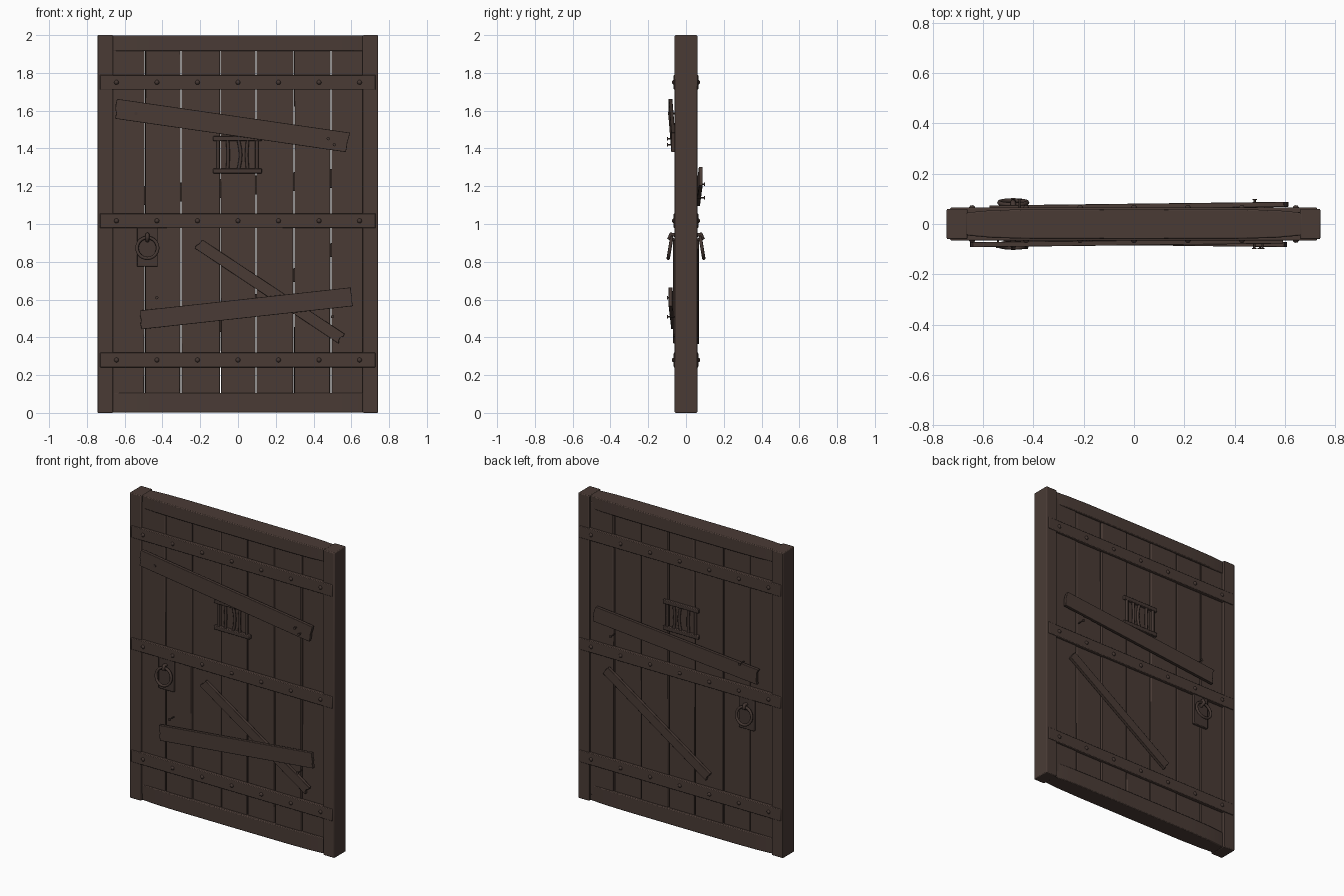
import bpy, bmesh, math, random
from mathutils import Vector, Matrix

random.seed(4)
if "Cube" in bpy.data.objects:
    bpy.data.objects.remove(bpy.data.objects["Cube"])


def material(name, rgb):
    m = bpy.data.materials.new(name)
    m.use_nodes = True
    m.diffuse_color = (*rgb, 1)
    m.node_tree.nodes["Principled BSDF"].inputs["Base Color"].default_value = (*rgb, 1)
    return m


WOOD = material("dark brown wood", (0.068, 0.044, 0.036))
IRON = material("brown iron", (0.058, 0.038, 0.032))


def finish(name, bm, mat, bevel=0.0):
    bmesh.ops.recalc_face_normals(bm, faces=bm.faces)
    me = bpy.data.meshes.new(name)
    bm.to_mesh(me)
    bm.free()
    me.materials.append(mat)
    ob = bpy.data.objects.new(name, me)
    bpy.context.collection.objects.link(ob)
    if bevel:
        mod = ob.modifiers.new("edge", "BEVEL")
        mod.width = bevel
        mod.segments = 2
    bpy.ops.object.select_all(action="DESELECT")
    ob.select_set(True)
    bpy.context.view_layer.objects.active = ob
    bpy.ops.object.shade_smooth_by_angle(angle=math.radians(40))
    return ob


def box(name, lo, hi, mat=WOOD, bevel=0.004):
    lo, hi = Vector(lo), Vector(hi)
    bm = bmesh.new()
    bmesh.ops.create_cube(bm, size=1, matrix=Matrix.Translation((lo + hi) / 2)
                          @ Matrix.Diagonal((*(hi - lo), 1)))
    return finish(name, bm, mat, bevel)


def board(name, a, b, width, thick):
    """Flat board from a to b with slightly ragged ends."""
    a, b = Vector(a), Vector(b)
    along = (b - a).normalized()
    side = along.cross(Vector((0, 1, 0))).normalized()
    out = along.cross(side)
    n = 5
    bm = bmesh.new()
    outline = []
    for end, sign in ((a, 1), (b, -1)):
        for i in range(n):
            t = (i / (n - 1) - 0.5) * width * sign
            outline.append(end + side * t + along * random.uniform(-0.006, 0.006))
    face = bm.faces.new([bm.verts.new(p - out * thick / 2) for p in outline])
    ext = bmesh.ops.extrude_face_region(bm, geom=[face])
    bmesh.ops.translate(bm, vec=out * thick,
                        verts=[v for v in ext["geom"] if isinstance(v, bmesh.types.BMVert)])
    return finish(name, bm, WOOD, 0.002)


def rod(name, pts, radius, mat=IRON, cyclic=False):
    cu = bpy.data.curves.new(name, "CURVE")
    cu.dimensions = "3D"
    cu.bevel_depth = radius
    cu.bevel_resolution = 2
    cu.use_fill_caps = True
    sp = cu.splines.new("POLY")
    sp.points.add(len(pts) - 1)
    for p, co in zip(sp.points, pts):
        p.co = (*co, 1)
    sp.use_cyclic_u = cyclic
    sp.use_smooth = True
    cu.materials.append(mat)
    ob = bpy.data.objects.new(name, cu)
    bpy.context.collection.objects.link(ob)
    return ob


def dome(name, x, y, z, s, r=0.013):
    bm = bmesh.new()
    bmesh.ops.create_uvsphere(bm, u_segments=10, v_segments=6, radius=r,
                              matrix=Matrix.Translation((x, y, z)))
    return finish(name, bm, IRON)


def nail(name, x, z, s, y0=0.05, y1=0.1):
    rod(name, [(x, s * y0, z), (x, s * y1, z)], 0.004)
    rod(name + "_head", [(x, s * (y1 - 0.005), z), (x, s * y1, z)], 0.009)


# Side posts
box("right_post", (-0.745, -0.06, 0), (-0.662, 0.06, 2), bevel=0.005)
box("left_post", (0.66, -0.06, 0), (0.741, 0.06, 2), bevel=0.005)


# Top and bottom rails, bowed so they are thinner at the ends
def rail(name, z0, z1):
    xs = [-0.672, -0.66, -0.56, -0.4, 0, 0.4, 0.56, 0.66, 0.672]
    ys = [0.044, 0.046, 0.055, 0.059, 0.06, 0.059, 0.055, 0.046, 0.044]
    bm = bmesh.new()
    ring = [(x, -y) for x, y in zip(xs, ys)] + [(x, y) for x, y in zip(xs[::-1], ys)]
    face = bm.faces.new([bm.verts.new((x, y, z0)) for x, y in ring])
    ext = bmesh.ops.extrude_face_region(bm, geom=[face])
    bmesh.ops.translate(bm, vec=(0, 0, z1 - z0),
                        verts=[v for v in ext["geom"] if isinstance(v, bmesh.types.BMVert)])
    finish(name, bm, WOOD, 0.005)


rail("top_rail", 1.915, 1.998)
rail("bottom_rail", 0.002, 0.105)

# Vertical planks with narrow gaps
edges = [-0.67, -0.493, -0.302, -0.094, 0.094, 0.296, 0.492, 0.67]
for i, (x0, x1) in enumerate(zip(edges, edges[1:])):
    d = random.uniform(-0.004, 0.004)
    ob = box(f"plank_{i + 1}", (x0 + 0.003, -0.044 + d, 0.04),
             (x1 - 0.003, 0.044 + d, 1.96), bevel=0.005)
    for v in ob.data.vertices:
        v.co.x += random.uniform(-0.002, 0.002)

# Cross bands with rivets on both faces
for k, z in enumerate((0.28, 1.017, 1.75)):
    for s, face in ((-1, "front"), (1, "back")):
        y = sorted((s * 0.04, s * 0.065))
        box(f"{face}_band_{k + 1}", (-0.731, y[0], z - 0.039), (0.728, y[1], z + 0.039))
        for i in range(7):
            dome(f"{face}_rivet", (i - 3) * 0.2145, s * 0.062, z, s)

# Nailed-on repair boards
board("front_upper_board", (-0.645, -0.082, 1.61), (0.582, -0.068, 1.432), 0.105, 0.02)
board("front_diagonal_board", (-0.21, -0.058, 0.895), (0.545, -0.058, 0.395), 0.06, 0.02)
board("front_lower_board", (-0.518, -0.068, 0.492), (0.605, -0.082, 0.615), 0.1, 0.02)
board("back_upper_board", (0.605, 0.078, 1.252), (-0.565, 0.064, 1.145), 0.1, 0.02)
board("back_diagonal_board", (0.535, 0.058, 0.89), (-0.205, 0.058, 0.39), 0.06, 0.02)

# Loose nails
for x, z in ((0.478, 1.452), (0.51, 1.42), (-0.43, 0.61), (0.5, 0.51)):
    nail("front_nail", x, z, -1)
nail("front_flush_nail", -0.54, 1.585, -1, 0.06, 0.095)
nail("back_nail", 0.48, 1.14, 1)
nail("back_nail", -0.455, 1.21, 1)

for s, face in ((-1, "front"), (1, "back")):
    # Barred window
    y = sorted((s * 0.038, s * 0.062))
    box(f"{face}_window_head", (-0.132, y[0], 1.44), (0.126, y[1], 1.466), IRON)
    box(f"{face}_window_sill", (-0.132, y[0], 1.268), (0.126, y[1], 1.294), IRON)
    for x, bend in ((-0.105, 0), (-0.056, 0.004), (0.0, 0.014), (0.052, -0.006), (0.1, 0)):
        pts = [(x + bend * math.sin(t * math.pi / 6), s * 0.052, 1.28 + t * 0.0285)
               for t in range(7)]
        rod(f"{face}_window_bar", pts, 0.009)

    # Latch plate, staple and hanging ring
    y = sorted((s * 0.04, s * 0.06))
    box(f"{face}_latch_plate", (-0.535, y[0], 0.775), (-0.425, y[1], 0.998), IRON)
    rod(f"{face}_ring_staple", [(-0.48, s * 0.05, 0.94), (-0.48, s * 0.08, 0.945),
                                (-0.48, s * 0.09, 0.925), (-0.48, s * 0.05, 0.91)], 0.011)
    ring = []
    for i in range(28):
        a = i * math.tau / 28
        ring.append((-0.48 + 0.055 * math.sin(a),
                     s * (0.085 - 0.009 * math.cos(a)), 0.873 + 0.055 * math.cos(a)))
    rod(f"{face}_ring", ring, 0.009, cyclic=True)
